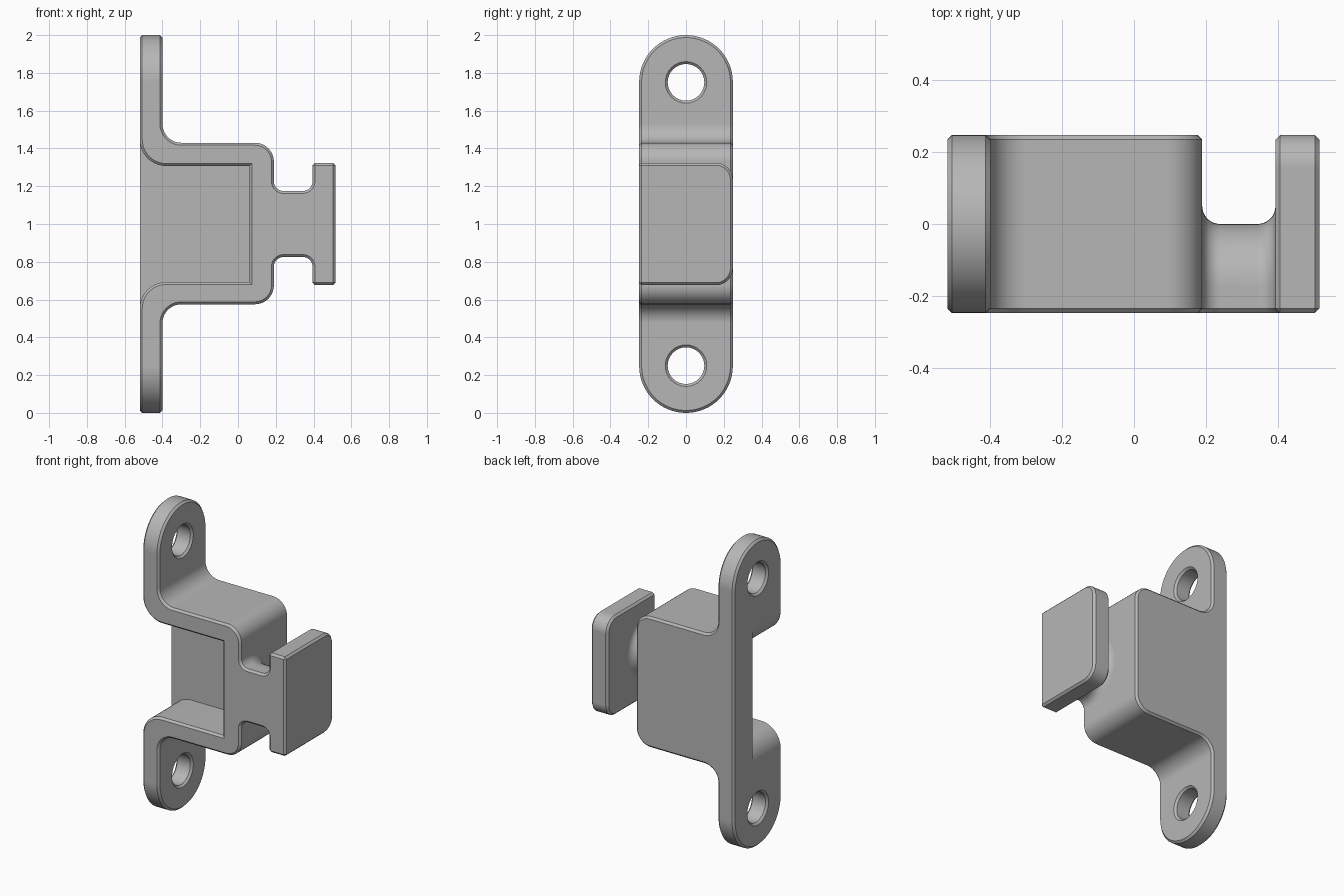
import bpy, bmesh, math
from mathutils import Vector

default = bpy.data.objects.get("Cube")
if default:
    bpy.data.objects.remove(default, do_unlink=True)

HALF = 0.248        # half depth of the part
BACK, FRONT = -0.52, 0.517
FACE = 0.19         # outer face of the raised housing
PLATE = 0.394       # inner face of the end plate
CHAMFER = 0.013

grey = bpy.data.materials.new("satin grey")
grey.use_nodes = True
grey.diffuse_color = (0.47, 0.47, 0.47, 1)
grey.node_tree.nodes["Principled BSDF"].inputs["Base Color"].default_value = (0.47, 0.47, 0.47, 1)


def rounded(corners, steps=10):
    """Outline with right-angled corners (u, v, radius) turned into arcs."""
    points = []
    for i, (u, v, r) in enumerate(corners):
        p = Vector((u, v))
        a = (Vector(corners[i - 1][:2]) - p).normalized()
        b = (Vector(corners[(i + 1) % len(corners)][:2]) - p).normalized()
        arc = [p]
        if r:
            c = p + (a + b) * r
            turns = [math.pi / 2 * k / steps for k in range(steps + 1)]
            arc = [c - b * r * math.cos(t) - a * r * math.sin(t) for t in turns]
        for q in arc:
            if not points or (q - points[-1]).length > 1e-5:
                points.append(q)
    if (points[0] - points[-1]).length < 1e-5:
        points.pop()
    return points


def loft(name, rings):
    """Closed solid through matching rings of points."""
    bm = bmesh.new()
    rows = [[bm.verts.new(p) for p in ring] for ring in rings]
    bm.faces.new(rows[0])
    bm.faces.new(rows[-1])
    n = len(rows[0])
    for r, s in zip(rows, rows[1:]):
        for i in range(n):
            j = (i + 1) % n
            bm.faces.new((r[i], r[j], s[j], s[i]))
    bmesh.ops.recalc_face_normals(bm, faces=bm.faces)
    mesh = bpy.data.meshes.new(name)
    bm.to_mesh(mesh)
    bm.free()
    mesh.materials.append(grey)
    obj = bpy.data.objects.new(name, mesh)
    bpy.context.collection.objects.link(obj)
    return obj


def along_y(name, outline, y0, y1):
    return loft(name, [[(p.x, y, p.y) for p in outline] for y in (y0, y1)])


def along_x(name, outline, x0, x1):
    return loft(name, [[(x, p.x, p.y) for p in outline] for x in (x0, x1)])


def combine(target, tool, operation):
    mod = target.modifiers.new(operation.lower(), 'BOOLEAN')
    mod.operation, mod.solver, mod.object = operation, 'EXACT', tool
    bpy.context.view_layer.update()
    graph = bpy.context.evaluated_depsgraph_get()
    mesh = bpy.data.meshes.new_from_object(target.evaluated_get(graph))
    target.modifiers.clear()
    target.data = mesh
    bpy.data.objects.remove(tool, do_unlink=True)


# Raised housing with two mounting ears, seen as a side profile
profile = rounded([
    (BACK, -0.1, 0), (-0.4, -0.1, 0), (-0.4, 0.575, 0.1), (FACE, 0.575, 0.1),
    (FACE, 1.43, 0.1), (-0.4, 1.43, 0.1), (-0.4, 2.1, 0), (BACK, 2.1, 0)])
bracket = along_y("bracket", profile, -0.3, 0.3)

# Rounded ear ends
stadium = rounded([(-HALF, 0, HALF), (HALF, 0, HALF), (HALF, 2, HALF), (-HALF, 2, HALF)], 16)
combine(bracket, along_x("ear_outline", stadium, -1, 1), 'INTERSECT')

# Hollow, open to the front and to the mounting side, leaving a back wall
WALL = 0.058
pocket = rounded([
    (0.06, 0.693, 0), (0.06, 1.307, 0), (BACK, 1.307, 0.14), (BACK, 1.447, 0),
    (-0.7, 1.447, 0), (-0.7, 0.553, 0), (BACK, 0.553, 0), (BACK, 0.693, 0.14)])
combine(bracket, along_y("pocket", pocket, -0.4, WALL), 'DIFFERENCE')

# Screw holes
for z in (0.25, 1.75):
    R = 0.097
    ring = rounded([(-R, z - R, R), (R, z - R, R), (R, z + R, R), (-R, z + R, R)], 8)
    combine(bracket, along_x("screw_hole", ring, -0.7, -0.35), 'DIFFERENCE')

# Stem with a half-round back, flaring into the housing and end plate
FLARE, RADIUS = 0.05, 0.175


def stem_ring(x, grow):
    r = RADIUS + grow
    arc = [math.pi * (k / 24 - 0.5) for k in range(25)]
    half_round = [(x, -RADIUS + r * math.cos(t), 1 + r * math.sin(t)) for t in arc]
    return [(x, -HALF, 1 - r)] + half_round + [(x, -HALF, 1 + r)]


turns = [math.pi / 2 * k / 8 for k in range(9)]
flare = [(FLARE * (1 - math.cos(t)), FLARE * (1 - math.sin(t))) for t in turns]
stations = [(FACE - 0.05, FLARE)] + [(FACE + d, g) for d, g in flare]
stations += [(PLATE - d, g) for d, g in reversed(flare)] + [(PLATE + 0.05, FLARE)]
combine(bracket, loft("stem", [stem_ring(x, g) for x, g in stations]), 'UNION')

# End plate, rounded on its back corners
plate = rounded([(-HALF, 0.676, 0), (HALF, 0.676, 0.09), (HALF, 1.324, 0.09), (-HALF, 1.324, 0)])
combine(bracket, along_x("end_plate", plate, PLATE, FRONT), 'UNION')

# Chamfer every sharp outer edge except the rim of the back wall
bm = bmesh.new()
bm.from_mesh(bracket.data)
bmesh.ops.remove_doubles(bm, verts=bm.verts, dist=1e-5)
bmesh.ops.dissolve_limit(bm, angle_limit=0.01, verts=bm.verts, edges=bm.edges)
bm.normal_update()
sharp = [e for e in bm.edges
         if len(e.link_faces) == 2 and e.is_convex and e.calc_face_angle() > 0.6
         and not all(abs(v.co.y - WALL) < 1e-3 for v in e.verts)]
bmesh.ops.bevel(bm, geom=sharp, offset=CHAMFER, offset_type='OFFSET', segments=1,
                profile=0.5, affect='EDGES', clamp_overlap=False)
for f in bm.faces:
    f.material_index = 0
bm.to_mesh(bracket.data)
bm.free()
if not bracket.data.materials:
    bracket.data.materials.append(grey)

# Smooth arcs, crisp chamfers
bpy.ops.object.select_all(action='DESELECT')
bracket.select_set(True)
bpy.context.view_layer.objects.active = bracket
bpy.ops.object.shade_smooth_by_angle(angle=math.radians(25))
normals = bracket.modifiers.new("flat_face_normals", 'WEIGHTED_NORMAL')
normals.keep_sharp = True
